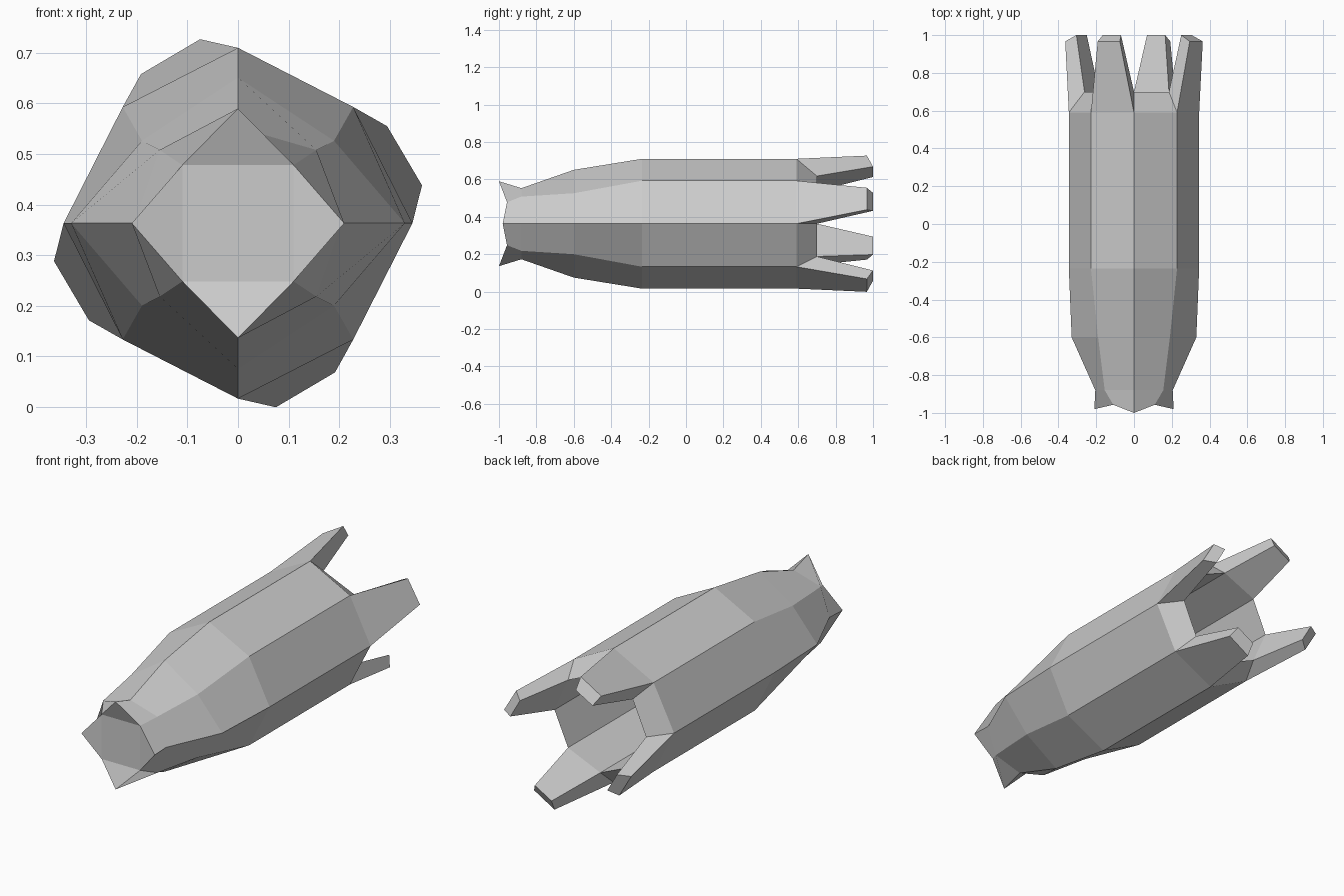
import bpy, math
from mathutils import Vector

if "Cube" in bpy.data.objects:
    bpy.data.objects.remove(bpy.data.objects["Cube"])

CZ = 0.363  # height of the long axis


def make(name, verts, faces):
    me = bpy.data.meshes.new(name)
    me.from_pydata(verts, [], faces)
    ob = bpy.data.objects.new(name, me)
    bpy.context.collection.objects.link(ob)
    return ob


def ring(rx, rz, dx, dz, y, y_diag=None, y_side=None):
    """Eight points: corners on the axes (rx, rz) and on the diagonals (dx, dz)."""
    pts = []
    for i in range(8):
        c, s = math.cos(i * math.pi / 4), math.sin(i * math.pi / 4)
        if i % 2:
            pts.append((math.copysign(dx, c), y if y_diag is None else y_diag,
                        CZ + math.copysign(dz, s)))
        else:
            yy = y_side if (y_side is not None and i % 4 == 0) else y
            pts.append((rx * round(c), yy, CZ + rz * round(s)))
    return pts


# Hull stations from nose to tail
front = ring(0.21, 0.227, 0.11, 0.115, -1.0, -0.957, -0.98)
neck = ring(0.205, 0.19, 0.155, 0.145, -0.88)
shoulder = ring(0.33, 0.288, 0.19, 0.163, -0.60)
body = ring(0.345, 0.347, 0.228, 0.23, -0.235)
tail = ring(0.345, 0.347, 0.228, 0.23, 0.59)
lip = ring(0.262, 0.255, 0.185, 0.175, 0.70)
well = ring(0.262, 0.255, 0.185, 0.175, -0.20)


def skin(n_rings, skip=()):
    faces = []
    for r in range(n_rings - 1):
        for i in range(8):
            if (r, i) in skip:
                continue
            j = (i + 1) % 8
            faces.append((r * 8 + i, r * 8 + j, r * 8 + 8 + j, r * 8 + 8 + i))
    return faces


# Hull with folded nose cap, bevelled tail lip and hollow tail;
# the lip is left open where the prongs attach
stations = [front, neck, shoulder, body, tail, lip, well]
faces = skin(7, {(4, i) for i in (0, 2, 4, 6)})
faces += [(7, 5, 3, 1)]
faces += [((i - 1) % 8, (i + 1) % 8, i) for i in (0, 2, 4, 6)]
faces += [tuple(range(48, 56))]
hull = make("hull", [p for s in stations for p in s], faces)

# Four tail prongs, each the first turned by a quarter
outer_tip = [(0.364, 0.075), (0.295, 0.192)]
inner_tip = [(0.305, 0.069), (0.25, 0.165)]
for k in range(4):
    c, s = round(math.cos(k * math.pi / 2)), round(math.sin(k * math.pi / 2))
    turn = lambda p, y: (p[0] * c - p[1] * s, y, CZ + p[0] * s + p[1] * c)
    a, b = 2 * k, 2 * k + 1
    verts = [tail[a], tail[b], lip[b], lip[a],
             turn(outer_tip[0], 0.967), turn(outer_tip[1], 0.967),
             turn(inner_tip[1], 1.0), turn(inner_tip[0], 1.0)]
    make(f"tail_prong_{k + 1}", verts,
         [(0, 1, 5, 4), (1, 2, 6, 5), (2, 3, 7, 6), (3, 0, 4, 7), (4, 5, 6, 7)])
